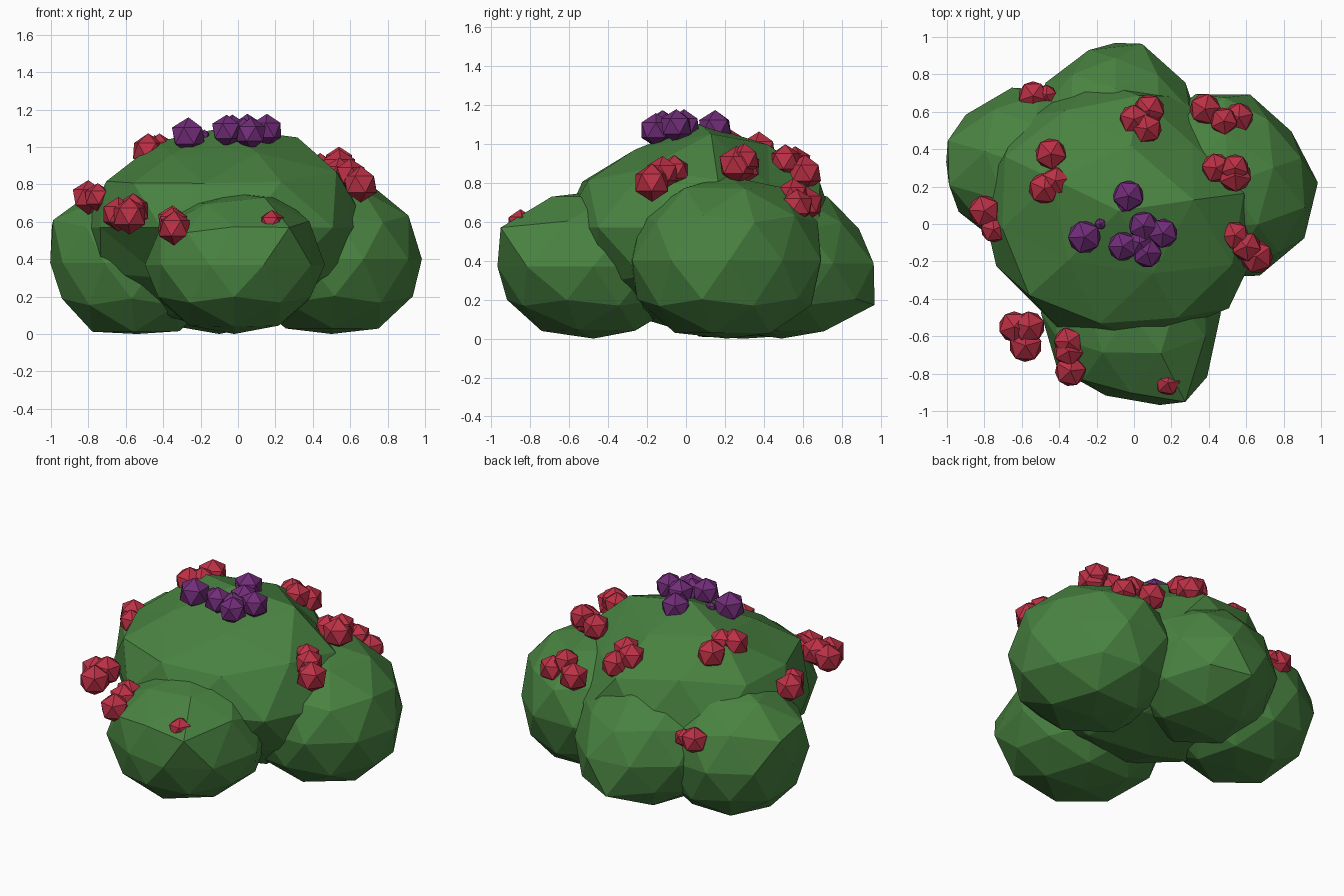
import bpy, bmesh, math, random
from mathutils import Matrix, Vector

random.seed(4)


def material(name, rgb):
    m = bpy.data.materials.new(name)
    m.diffuse_color = (*rgb, 1)
    return m


LEAF = material("leaf green", (0.066, 0.225, 0.052))
RED = material("berry red", (0.50, 0.030, 0.060))
PURPLE = material("blossom purple", (0.165, 0.026, 0.190))


def finish(name, bm, mat):
    mesh = bpy.data.meshes.new(name)
    bm.to_mesh(mesh)
    bm.free()
    mesh.materials.append(mat)
    obj = bpy.data.objects.new(name, mesh)
    bpy.context.collection.objects.link(obj)
    return obj


def foliage(name, centre, radii, turn, pulls=(), jitter=0.012):
    """Low-poly ball of leaves, flattened at the ground.
    Each pull is (point, offset, reach) and drags nearby corners."""
    bm = bmesh.new()
    bmesh.ops.create_icosphere(bm, subdivisions=2, radius=1)
    spin = Matrix.Rotation(math.radians(turn), 3, 'Z')
    for v in bm.verts:
        p = spin @ v.co
        p *= 1 + random.uniform(-jitter, jitter)
        p = Vector(c + r * a for c, r, a in zip(centre, radii, p))
        shift = Vector()
        for point, offset, reach in pulls:
            d = (p - Vector(point)).length / reach
            shift += Vector(offset) * max(0, 1 - d * d)
        p += shift
        p.z = max(p.z, 0)
        v.co = p
    bmesh.ops.recalc_face_normals(bm, faces=bm.faces)
    finish(name, bm, LEAF)


def cluster(name, balls, mat):
    """Small group of 20-sided balls, each given as x, y, z, radius."""
    bm = bmesh.new()
    for x, y, z, r in balls:
        turn = Matrix.Rotation(random.uniform(0, 1.2), 4, 'Z')
        bmesh.ops.create_icosphere(bm, subdivisions=1, radius=r * 1.09,
                                   matrix=Matrix.Translation((x, y, z)) @ turn)
    finish(name, bm, mat)


# Bush body: central dome and four lower lobes
foliage("main_dome", (-0.08, 0.07, 0.57), (0.76, 0.71, 0.56), 9,
        [((-0.1, -0.30, 1.0), (0, 0, -0.10), 0.45),       # sloping front crown
         ((0.55, -0.30, 0.6), (0.07, -0.03, 0), 0.35),    # front right bulge
         ((-0.62, -0.40, 0.5), (0.07, 0.06, 0), 0.30),    # front left hollow
         ((-0.80, -0.05, 0.55), (-0.04, 0, 0), 0.25),     # left tip
         ((-0.55, -0.05, 0.92), (0.02, 0, -0.06), 0.40),  # left shoulder
         ((0.10, 0.45, 0.97), (0, -0.02, -0.06), 0.35),   # back slope
         ((0.40, 0.50, 0.80), (-0.07, -0.07, -0.07), 0.40),  # back right hollow
         ((-0.48, -0.30, 0.15), (0.12, 0.10, 0.03), 0.45)])  # undercut
foliage("front_lobe", (-0.02, -0.475, 0.37), (0.48, 0.50, 0.385), 18,
        [((0.24, -0.85, 0.56), (0.03, -0.09, 0.03), 0.24),
         ((0.28, -0.82, 0.37), (0.03, -0.06, 0), 0.25),
         ((-0.22, -0.90, 0.37), (0.02, 0.04, 0), 0.20),
         ((0.25, -0.55, 0.68), (0.03, 0, 0.06), 0.25)])
foliage("right_lobe", (0.50, 0.21, 0.40), (0.50, 0.515, 0.44), 20,
        [((0.85, 0.50, 0.40), (-0.05, -0.03, 0), 0.35)])
foliage("left_lobe", (-0.54, 0.30, 0.38), (0.465, 0.44, 0.43), 14,
        [((-0.93, 0.35, 0.62), (-0.09, 0, 0), 0.25)])
foliage("back_lobe", (-0.10, 0.49, 0.385), (0.46, 0.45, 0.405), 18,
        [((-0.05, 0.88, 0.18), (0, 0.10, 0.0), 0.30)])

# Red berry clusters
cluster("left_front_berries", [(-0.64, -0.55, 0.64, 0.085), (-0.56, -0.55, 0.66, 0.085),
                               (-0.58, -0.65, 0.63, 0.09)], RED)
cluster("front_berries", [(-0.35, -0.63, 0.60, 0.08), (-0.35, -0.68, 0.59, 0.08),
                          (-0.34, -0.785, 0.565, 0.085)], RED)
cluster("front_single_berry", [(0.18, -0.85, 0.59, 0.068)], RED)
cluster("right_front_berries", [(0.54, -0.06, 0.86, 0.075), (0.60, -0.12, 0.85, 0.08),
                                (0.655, -0.175, 0.80, 0.09)], RED)
cluster("right_berries", [(0.44, 0.30, 0.88, 0.08), (0.54, 0.26, 0.89, 0.09),
                          (0.54, 0.30, 0.92, 0.075)], RED)
cluster("right_back_berries", [(0.38, 0.615, 0.69, 0.085), (0.48, 0.55, 0.74, 0.075),
                               (0.56, 0.57, 0.68, 0.08)], RED)
cluster("back_berries", [(0.00, 0.56, 0.90, 0.08), (0.08, 0.61, 0.85, 0.085),
                         (0.07, 0.51, 0.91, 0.08)], RED)
cluster("left_back_berries", [(-0.54, 0.685, 0.55, 0.08), (-0.47, 0.69, 0.55, 0.055)], RED)
cluster("left_top_berries", [(-0.445, 0.375, 0.97, 0.085), (-0.48, 0.19, 0.98, 0.085),
                             (-0.42, 0.23, 0.99, 0.075)], RED)
cluster("left_berries", [(-0.80, 0.07, 0.73, 0.085), (-0.75, -0.03, 0.73, 0.07)], RED)

# Purple blossoms on the crown
cluster("crown_blossoms", [(-0.06, -0.12, 1.085, 0.08), (0.05, -0.01, 1.09, 0.08),
                           (0.155, -0.05, 1.09, 0.08), (0.07, -0.155, 1.07, 0.08),
                           (0.03, -0.10, 1.08, 0.07)], PURPLE)
cluster("left_blossoms", [(-0.265, -0.07, 1.06, 0.09), (-0.18, 0.0, 1.06, 0.03)], PURPLE)
cluster("back_blossoms", [(-0.03, 0.15, 1.08, 0.085), (-0.05, 0.10, 1.08, 0.04)], PURPLE)
